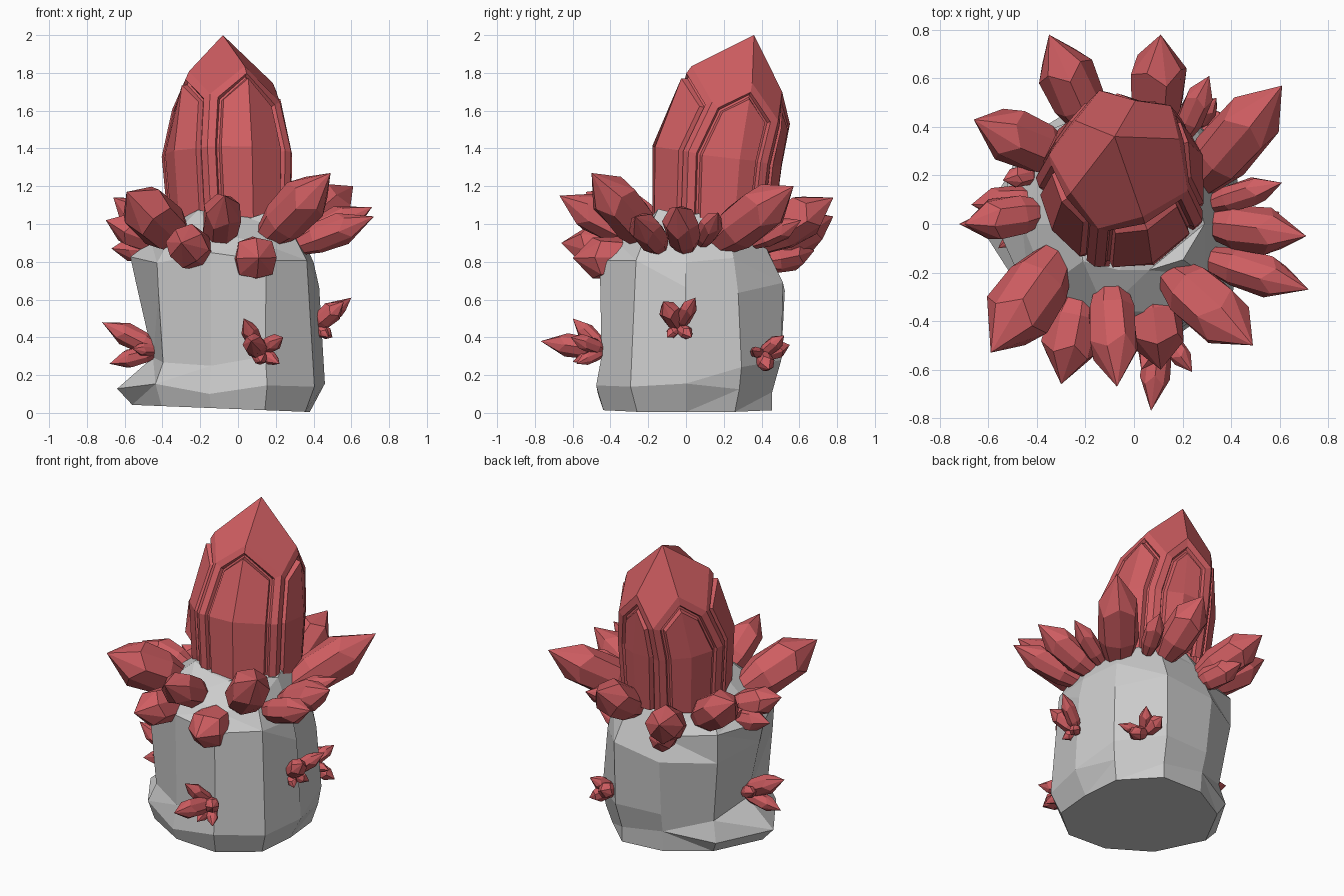
import bpy, bmesh
from math import sin, cos, radians
from mathutils import Vector

if "Cube" in bpy.data.objects:
    bpy.data.objects.remove(bpy.data.objects["Cube"])

red = bpy.data.materials.new("red_crystal")
red.diffuse_color = (0.62, 0.11, 0.12, 1)
red.use_nodes = True
red.node_tree.nodes["Principled BSDF"].inputs["Base Color"].default_value = red.diffuse_color


def finish(bm, name, mat=None):
    bmesh.ops.recalc_face_normals(bm, faces=bm.faces)
    me = bpy.data.meshes.new(name)
    bm.to_mesh(me)
    bm.free()
    ob = bpy.data.objects.new(name, me)
    bpy.context.collection.objects.link(ob)
    if mat:
        me.materials.append(mat)
    return ob


def bridge(bm, a, b):
    n = len(a)
    return [bm.faces.new((a[i], a[(i + 1) % n], b[(i + 1) % n], b[i])) for i in range(n)]


# Rock base: stacked irregular rings, radius every 36 degrees from +x
rock_rings = [
    (0.02, (.38, .44, .48, .47, .50, .56, .50, .46, .46, .44)),
    (0.13, (.46, .48, .48, .48, .55, .64, .54, .49, .50, .50)),
    (0.27, (.46, .50, .53, .51, .51, .45, .49, .46, .47, .50)),
    (0.66, (.43, .47, .54, .55, .58, .54, .52, .48, .49, .47)),
    (0.82, (.40, .43, .46, .49, .58, .57, .53, .47, .48, .45)),
    (0.93, (.35, .37, .42, .43, .46, .46, .44, .38, .38, .36)),
    (1.05, (.29, .30, .34, .34, .32, .32, .26, .20, .20, .25)),
]
bm = bmesh.new()
prev = None
for k, (z, radii) in enumerate(rock_rings):
    ring = []
    for i, r in enumerate(radii):
        a = radians(36 * i)
        x, y = r * cos(a), r * sin(a)
        dz = -0.04 * x if k == 0 else 0.03 * sin(2.3 * i + k)
        ring.append(bm.verts.new((x, y, max(0, z + dz))))
    if prev:
        bridge(bm, prev, ring)
    else:
        bm.faces.new(ring)
    prev = ring
bm.faces.new(prev)
bmesh.ops.recalc_face_normals(bm, faces=bm.faces)
bmesh.ops.triangulate(bm, faces=bm.faces)
bmesh.ops.dissolve_limit(bm, angle_limit=radians(9), verts=bm.verts, edges=bm.edges)
finish(bm, "rock_base")

# Main crystal: five-sided leaning column with a kite-faced cap
angles = (20, 48, 77, 108, 140, 176, 213, 251, 290, 335)  # face middles and corners in turn
bm = bmesh.new()
rings = []
for cx, cy, z, r_mid, r_corner, drop, tilt in [
        (-.03, .14, 0.94, .325, .335, 0, 0),
        (-.045, .165, 1.36, .345, .36, 0, .15),
        (-.05, .265, 1.77, .25, .30, .16, .28)]:
    ring = []
    for i, deg in enumerate(angles):
        a = radians(deg)
        r = r_corner if i % 2 else r_mid
        x, y = r * cos(a), r * sin(a)
        ring.append(bm.verts.new((cx + x, cy + y, z - tilt * y - drop * (i % 2))))
    rings.append(ring)
lower = bridge(bm, rings[0], rings[1])
upper = bridge(bm, rings[1], rings[2])
tip = bm.verts.new((-.08, .36, 2.0))
top = rings[2]
for i in range(0, 10, 2):
    bm.faces.new((tip, top[i], top[i + 1], top[(i + 2) % 10]))
bmesh.ops.recalc_face_normals(bm, faces=bm.faces)
# Grooved pointed panel on each side
for i in range(0, 10, 2):
    panel = [lower[i], lower[i - 1], upper[i], upper[i - 1]]
    for thick, depth in ((.042, 0), (.008, -.022), (.012, 0), (.012, .026)):
        bmesh.ops.inset_region(bm, faces=panel, thickness=thick, depth=depth,
                               use_boundary=False, use_even_offset=True)
finish(bm, "main_crystal", red)


# Small eight-sided crystal growing from base to tip
def add_shard(bm, base, tip, r, turn=0):
    base, tip = Vector(base), Vector(tip)
    q = (tip - base).to_track_quat('Z', 'Y')
    length = (tip - base).length
    prev = None
    for t, s in ((0, .58), (.27, .95), (.6, 1.04)):
        ring = []
        for i in range(8):
            a = radians(45 * i + turn)
            h = t + (.1 * (i % 2) if t > .5 else 0)
            k = s * (.86 if t > .5 and i % 2 else 1)
            ring.append(bm.verts.new(base + q @ Vector((r * k * cos(a), r * k * sin(a), h * length))))
        if prev:
            bridge(bm, prev, ring)
        else:
            bm.faces.new(ring)
        prev = ring
    p = bm.verts.new(tip)
    for i in range(8):
        bm.faces.new((prev[i], prev[(i + 1) % 8], p))


# Crown of crystals around the rim: base, tip, radius
crown = [
    ((-.18, .40, .86), (-.35, .78, 1.04), .115),
    ((.09, .40, .90), (.11, .78, 1.14), .115),
    ((.20, .36, .90), (.31, .61, 1.02), .06),
    ((.26, .17, .90), (.61, .57, 1.20), .13),
    ((.31, .08, .90), (.61, .17, 1.06), .06),
    ((.31, .00, .88), (.71, -.05, 1.09), .095),
    ((.30, -.14, .88), (.72, -.27, 1.04), .085),
    ((.15, -.20, .92), (.49, -.50, 1.27), .125),
    ((.07, -.25, .82), (.11, -.60, .82), .12),
    ((-.10, -.24, .92), (-.07, -.67, 1.15), .105),
    ((-.22, -.28, .86), (-.30, -.66, .90), .115),
    ((-.32, -.14, .92), (-.59, -.53, 1.17), .14),
    ((-.38, .05, .90), (-.70, .00, 1.02), .09),
    ((-.38, .10, .86), (-.67, .08, .87), .07),
    ((-.40, .21, .88), (-.54, .18, .97), .045),
    ((-.29, .27, .88), (-.66, .43, 1.14), .115),
    ((-.16, .40, .80), (-.27, .68, .86), .08),
]
bm = bmesh.new()
for i, (b, t, r) in enumerate(crown):
    add_shard(bm, b, t, r, 17 * i)
finish(bm, "crown_crystals", red)

# Small clusters on the rock sides: shared root, then tip and radius
clusters = {
    "front_cluster": ((.11, -.43, .33), [
        ((.07, -.77, .38), .06), ((.03, -.60, .50), .045), ((.24, -.61, .40), .045),
        ((.22, -.58, .26), .035), ((.12, -.60, .27), .04)]),
    "left_cluster": ((-.42, .0, .33), [
        ((-.72, .0, .48), .06), ((-.68, -.02, .26), .05), ((-.58, .12, .40), .04),
        ((-.56, -.10, .34), .035)]),
    "right_cluster": ((.41, -.04, .46), [
        ((.60, .05, .61), .045), ((.56, -.12, .59), .055), ((.50, .03, .40), .035),
        ((.48, -.10, .40), .03)]),
    "back_cluster": ((.25, .40, .31), [
        ((.34, .52, .41), .04), ((.40, .44, .23), .045), ((.42, .35, .33), .03),
        ((.24, .55, .36), .05)]),
}
for name, (root, shards) in clusters.items():
    bm = bmesh.new()
    for i, (t, r) in enumerate(shards):
        add_shard(bm, root, t, r, 23 * i)
    finish(bm, name, red)
